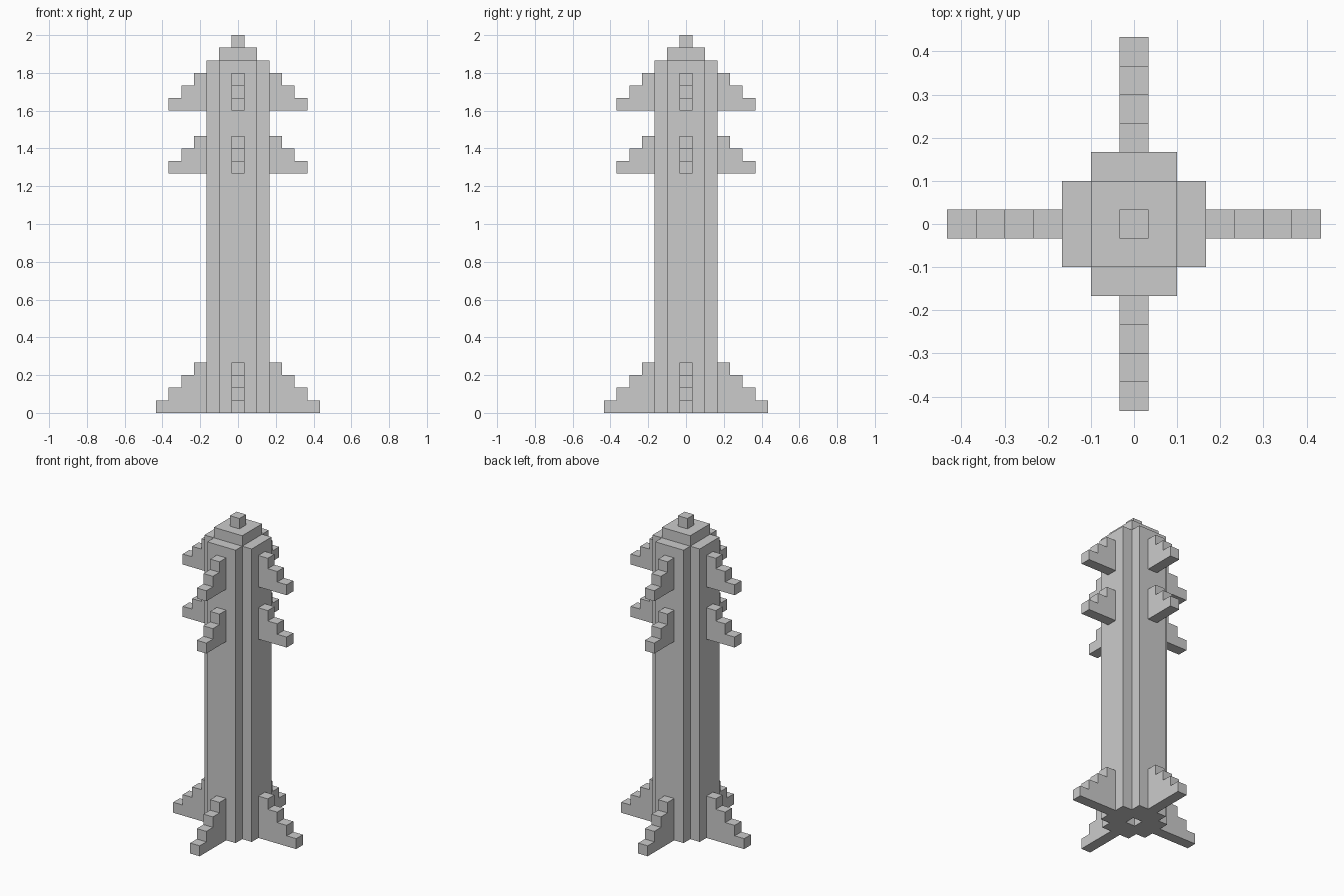
import bpy, bmesh
from math import radians
from mathutils import Matrix, Vector

if "Cube" in bpy.data.objects:
    bpy.data.objects.remove(bpy.data.objects["Cube"])

U = 2 / 30  # one block


def extrude_profile(name, points, direction, transform=Matrix()):
    """Closed solid from a flat outline (in blocks) pushed along a direction."""
    bm = bmesh.new()
    face = bm.faces.new([bm.verts.new(Vector(p) * U) for p in points])
    new = bmesh.ops.extrude_face_region(bm, geom=[face])["geom"]
    bmesh.ops.translate(bm, vec=Vector(direction) * U,
                        verts=[g for g in new if isinstance(g, bmesh.types.BMVert)])
    bmesh.ops.recalc_face_normals(bm, faces=bm.faces)
    bm.transform(transform)
    mesh = bpy.data.meshes.new(name)
    bm.to_mesh(mesh)
    bm.free()
    obj = bpy.data.objects.new(name, mesh)
    bpy.context.collection.objects.link(obj)
    return obj


def square_block(name, half, z0, z1):
    outline = [(-half, -half, z0), (half, -half, z0), (half, half, z0), (-half, half, z0)]
    return extrude_profile(name, outline, (0, 0, z1 - z0))


def stepped_fins(name, z0, steps):
    """Four staircase fins around the column, tallest step against it."""
    outline = [(2.5 + steps, -0.5, z0), (2.5, -0.5, z0)]
    for i in range(steps):
        z = z0 + steps - i
        outline += [(2.5 + i, -0.5, z), (3.5 + i, -0.5, z)]
    for k, side in enumerate(("right", "back", "left", "front")):
        extrude_profile(f"{name}_{side}", outline, (0, 1, 0),
                        Matrix.Rotation(radians(90 * k), 4, "Z"))


# Column: square with notched corners
quarter = [(2.5, -1.5), (2.5, 1.5), (1.5, 1.5)]
section = []
for _ in range(4):
    section += [(x, y, 0) for x, y in quarter]
    quarter = [(-y, x) for x, y in quarter]
column = extrude_profile("column", section, (0, 0, 28))

# Narrow shaft open at the underside
cutter = square_block("shaft_cutter", 0.5, -1, 27)
cutter.hide_render = True
cutter.hide_set(True)
cut = column.modifiers.new("shaft", "BOOLEAN")
cut.operation = "DIFFERENCE"
cut.solver = "EXACT"
cut.object = cutter

# Stepped top
square_block("cap", 1.5, 28, 29)
square_block("finial", 0.5, 29, 30)

# Fins at the foot and in two upper tiers
stepped_fins("foot_fin", 0, 4)
stepped_fins("middle_fin", 19, 3)
stepped_fins("upper_fin", 24, 3)
